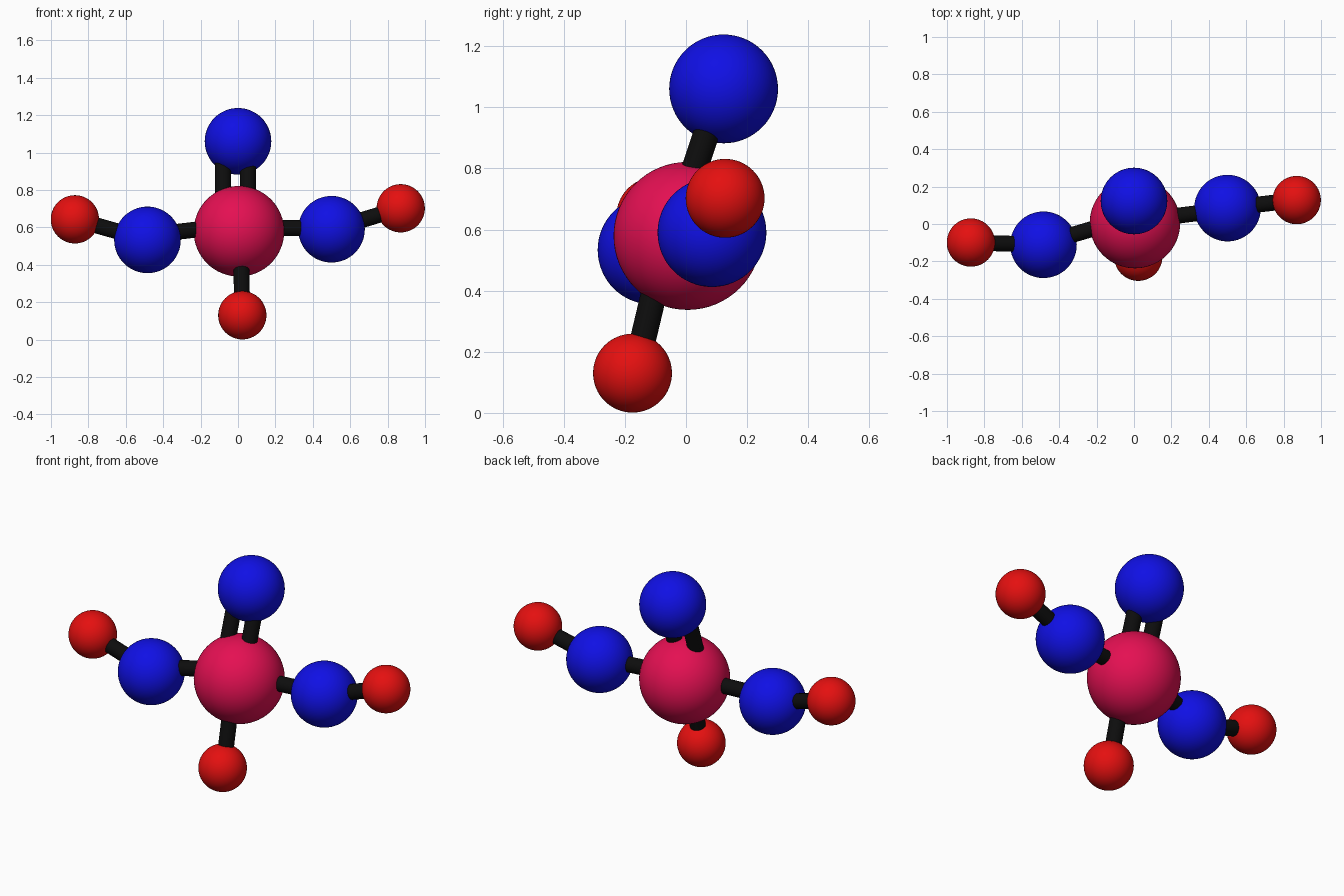
import bpy
from mathutils import Vector

if "Cube" in bpy.data.objects:
    bpy.data.objects.remove(bpy.data.objects["Cube"])


def material(name, color):
    m = bpy.data.materials.new(name)
    m.diffuse_color = (*color, 1.0)
    m.use_nodes = True
    m.node_tree.nodes["Principled BSDF"].inputs["Base Color"].default_value = m.diffuse_color
    return m


CRIMSON = material("crimson", (0.78, 0.005, 0.085))
BLUE = material("blue", (0.005, 0.005, 0.78))
RED = material("red", (0.78, 0.005, 0.005))
BLACK = material("black", (0.004, 0.004, 0.004))


def finish(name, mat):
    obj = bpy.context.object
    obj.name = name
    obj.data.materials.append(mat)
    bpy.ops.object.shade_smooth_by_angle()


def ball(name, pos, radius, mat):
    bpy.ops.mesh.primitive_uv_sphere_add(segments=64, ring_count=32, radius=radius, location=pos)
    finish(name, mat)


def rod(name, a, b, radius=0.0425):
    a, b = Vector(a), Vector(b)
    bpy.ops.mesh.primitive_cylinder_add(vertices=32, radius=radius, depth=(b - a).length,
                                        location=(a + b) / 2)
    bpy.context.object.rotation_euler = (b - a).to_track_quat('Z', 'Y').to_euler()
    finish(name, BLACK)


# Central ball
ball("center_ball", (0.005, 0.005, 0.579), 0.242, CRIMSON)

# Medium blue balls
left_blue = (-0.484, -0.111, 0.533)
right_blue = (0.500, 0.085, 0.590)
top_blue = (0.0, 0.123, 1.060)
for name, pos in (("left", left_blue), ("right", right_blue), ("top", top_blue)):
    ball(name + "_blue_ball", pos, 0.178, BLUE)

# Small red balls
left_red = (-0.872, -0.099, 0.643)
right_red = (0.870, 0.128, 0.702)
bottom_red = (0.023, -0.175, 0.130)
for name, pos in (("left", left_red), ("right", right_red), ("bottom", bottom_red)):
    ball(name + "_red_ball", pos, 0.129, RED)

# Connecting rods
rod("left_inner_rod", (-0.484, -0.104, 0.557), (0.0, 0.04, 0.615))
rod("right_inner_rod", (0.0, 0.015, 0.597), (0.5, 0.078, 0.595))
rod("left_outer_rod", left_blue, left_red)
rod("right_outer_rod", right_blue, right_red)
rod("bottom_rod", (0.014, -0.06, 0.579), (0.023, -0.167, 0.130))

# Double rod to the top ball
for name, x in (("left", -0.080), ("right", 0.053)):
    rod("top_rod_" + name, (x, -0.045, 0.579), (x, 0.115, 1.060))
